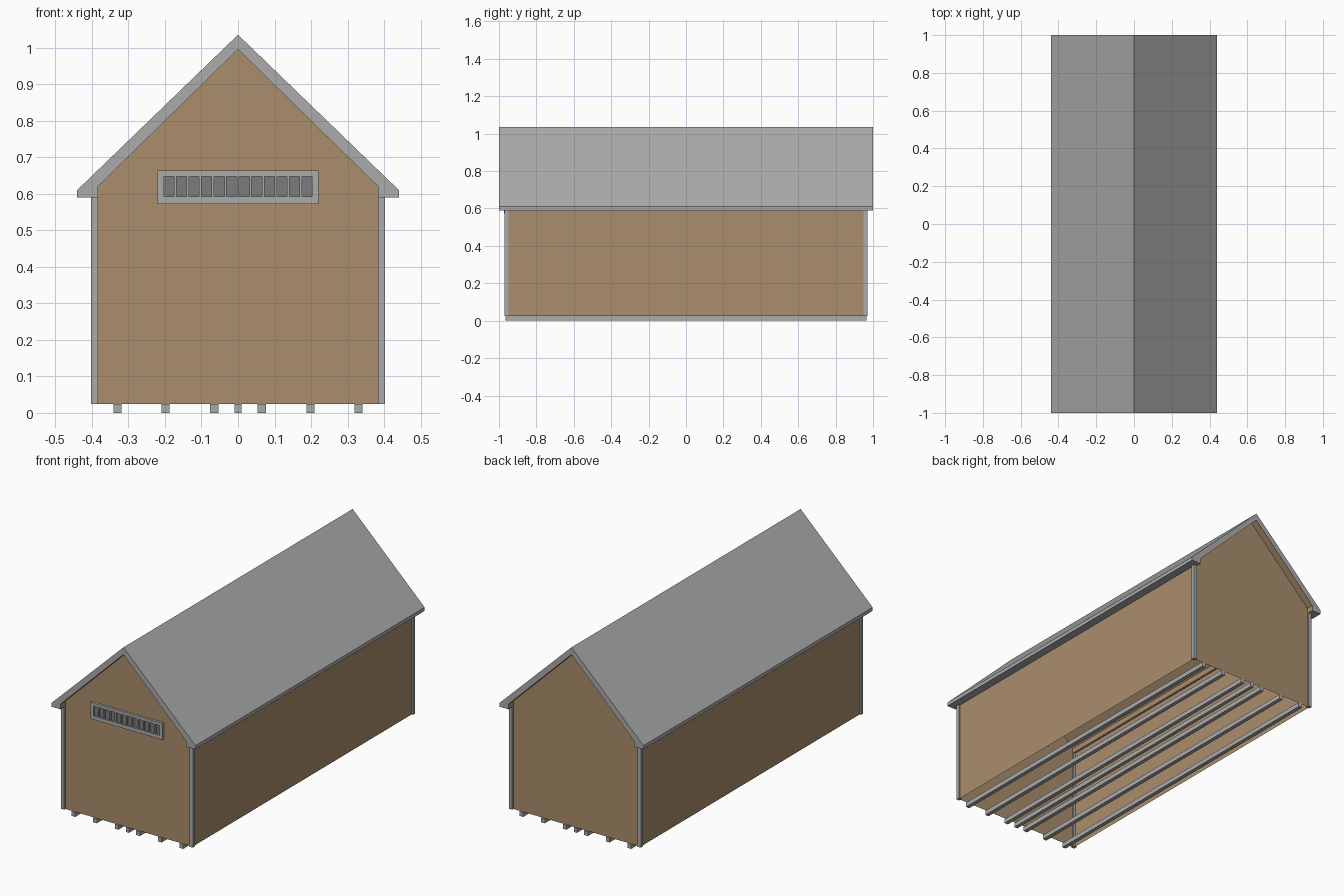
import bpy, bmesh

if "Cube" in bpy.data.objects:
    bpy.data.objects.remove(bpy.data.objects["Cube"])

def material(name, rgb):
    m = bpy.data.materials.new(name)
    m.diffuse_color = (*rgb, 1)
    m.use_nodes = True
    m.node_tree.nodes["Principled BSDF"].inputs["Base Color"].default_value = m.diffuse_color
    return m

GREY = material("grey metal", (0.41, 0.41, 0.41))
TAN = material("tan boards", (0.40, 0.27, 0.153))
DARK = material("dark grey slots", (0.20, 0.20, 0.20))

def finish(name, bm, *mats):
    me = bpy.data.meshes.new(name)
    bm.to_mesh(me)
    bm.free()
    for m in mats:
        me.materials.append(m)
    ob = bpy.data.objects.new(name, me)
    bpy.context.collection.objects.link(ob)
    return ob

def add_box(bm, x0, x1, y0, y1, z0, z1):
    vs = bmesh.ops.create_cube(bm, size=1)["verts"]
    for v in vs:
        v.co = ((x0 + x1) / 2 + v.co.x * (x1 - x0),
                (y0 + y1) / 2 + v.co.y * (y1 - y0),
                (z0 + z1) / 2 + v.co.z * (z1 - z0))

def extrude_profile(points, half):
    # closed x-z outline swept along y
    bm = bmesh.new()
    f = bm.faces.new([bm.verts.new((x, -half, z)) for x, z in points])
    r = bmesh.ops.extrude_face_region(bm, geom=[f], use_keep_orig=True)
    for v in r["geom"]:
        if isinstance(v, bmesh.types.BMVert):
            v.co.y = half
    bmesh.ops.recalc_face_normals(bm, faces=bm.faces)
    bm.normal_update()
    return bm

# Walls: gabled shell, open underneath and under the roof
W, L = 0.395, 0.96
bm = extrude_profile([(-W, 0.025), (W, 0.025), (W, 0.61), (0, 1.0), (-W, 0.61)], L)
bmesh.ops.delete(bm, geom=[f for f in bm.faces if abs(f.normal.z) > 0.1], context="FACES")
finish("walls", bm, TAN)

# Roof: folded slab with short eaves, boarded on its inner side
half = [(0.44, 0.61), (0.44, 0.59), (0.383, 0.59), (0.383, 0.62)]
outline = [(0, 1.035)] + half + [(0, 0.995)] + [(-x, z) for x, z in reversed(half)]
bm = extrude_profile(outline, 1.0)
for f in bm.faces:
    if abs(f.normal.x) > 0.5 and f.normal.x * f.calc_center_median().x < 0:
        f.material_index = 1
finish("roof", bm, GREY, TAN)

# Corner posts
bm = bmesh.new()
for sx in (-1, 1):
    for sy in (-1, 1):
        add_box(bm, sx * 0.393 - 0.01, sx * 0.393 + 0.01,
                sy * 0.96 - 0.01, sy * 0.96 + 0.01, 0.025, 0.6)
finish("corner_posts", bm, GREY)

# Floor joists
bm = bmesh.new()
for x in (-0.33, -0.198, -0.065, 0, 0.065, 0.198, 0.33):
    w = 0.01 if x == 0 else 0.011
    add_box(bm, x - w, x + w, -0.965, 0.965, 0, 0.025)
finish("floor_joists", bm, GREY)

# Front vent: rails, end stiles and thin bars over a dark plate
Y0, Y1 = -0.973, -0.958
bm = bmesh.new()
add_box(bm, -0.22, 0.22, Y0, Y1, 0.572, 0.592)
add_box(bm, -0.22, 0.22, Y0, Y1, 0.647, 0.663)
for s in (-1, 1):
    add_box(bm, *sorted((s * 0.203, s * 0.22)), Y0, Y1, 0.592, 0.647)
pitch = (0.406 - 0.028) / 11
for i in range(11):
    x = -0.203 + i * pitch + 0.028
    add_box(bm, x, x + pitch - 0.028, Y0, Y1, 0.592, 0.647)
finish("vent_frame", bm, GREY)
bm = bmesh.new()
add_box(bm, -0.204, 0.204, -0.963, -0.959, 0.591, 0.648)
finish("vent_slots", bm, DARK)
